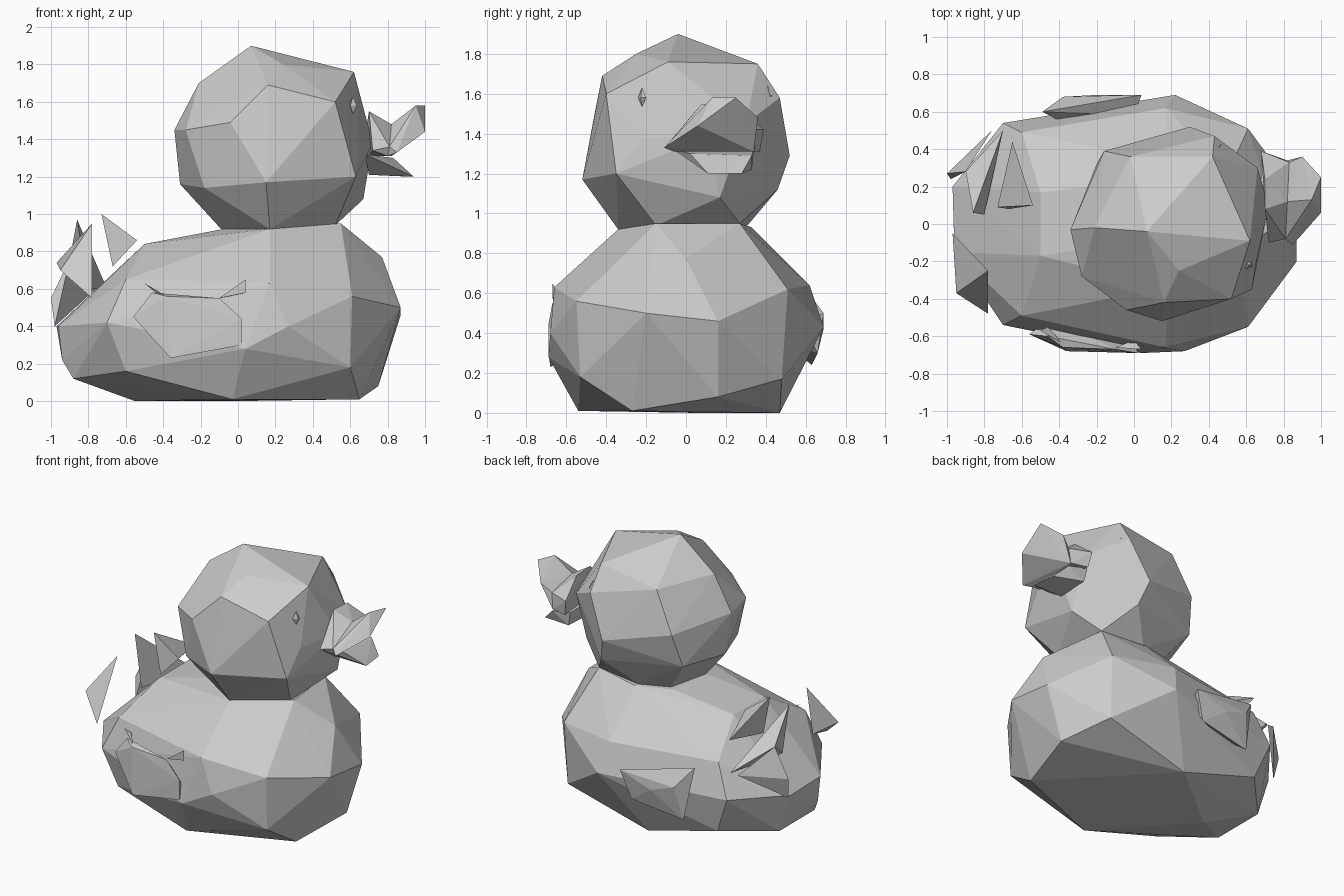
import bpy, bmesh


def hull(name, *groups):
    """Flat-faceted object made of one convex hull per group of points."""
    mesh = bpy.data.meshes.new(name)
    bm = bmesh.new()
    for pts in groups:
        vs = [bm.verts.new(p) for p in pts]
        res = bmesh.ops.convex_hull(bm, input=vs)
        junk = {v for k in ("geom_interior", "geom_unused") for v in res[k]
                if isinstance(v, bmesh.types.BMVert) and not v.link_faces}
        bmesh.ops.delete(bm, geom=list(junk), context='VERTS')
    bmesh.ops.recalc_face_normals(bm, faces=bm.faces[:])
    bm.to_mesh(mesh)
    bm.free()
    obj = bpy.data.objects.new(name, mesh)
    bpy.context.collection.objects.link(obj)
    return obj


def both(pts):
    return pts + [(x, -y, z) for x, y, z in pts]


# Body: mirrored flanks plus the uneven chest, base and neck corners
flanks = both([(-.60, .50, .16), (-.70, .54, .42), (-.60, .49, .65),
               (-.50, .17, .84), (-.88, .20, .12)])
base = [(-.55, .05, 0), (-.03, -.54, .01), (-.03, .47, 0), (.65, -.27, .01),
        (.75, .16, .08), (.60, -.53, .18), (.60, .48, .17)]
middle = [(-.94, -.15, .22), (-.96, -.15, .40), (-.97, .20, .40),
          (.87, -.20, .50), (.87, .16, .46),
          (.61, -.55, .56), (.61, .51, .62), (.22, .69, .43), (.04, -.69, .28),
          (.27, -.68, .40), (.17, -.66, .63), (.17, .62, .64)]
neck = [(.77, 0, .77), (.55, -.15, .95), (.50, .27, .95), (.17, -.34, .92),
        (-.08, -.10, .92), (-.06, .22, .92), (.17, .33, .93)]
hull("body", flanks + base + middle + neck)

# Head: faceted ball in rings from crown to neck
crown = [(.07, -.04, 1.90), (-.21, -.02, 1.70), (.16, -.42, 1.69), (.24, -.25, 1.80),
         (.62, -.09, 1.76), (.42, .36, 1.75), (-.02, .36, 1.68)]
face = [(-.34, -.03, 1.45), (-.28, -.28, 1.45), (-.04, -.46, 1.49),
        (.52, -.40, 1.60), (.65, -.22, 1.38), (.72, .10, 1.38),
        (.66, .30, 1.45), (.43, .47, 1.58), (.30, .52, 1.29), (-.16, .39, 1.40)]
jaw = [(-.31, 0, 1.16), (-.18, -.33, 1.14), (.15, -.52, 1.17), (.63, -.35, 1.20),
       (.67, .17, 1.08), (.35, .46, 1.12), (-.20, .32, 1.16)]
throat = [(-.09, -.10, .92), (.17, -.34, .92), (.52, -.15, .94),
          (.50, .27, .95), (.17, .30, .93), (-.02, .20, .92)]
hull("head", crown + face + jaw + throat)

# Bill: upper half dips, then flares up at the tip
dip = [(.82, .12, 1.48), (.83, .33, 1.42), (.81, -.08, 1.36),
       (.82, .34, 1.31), (.80, -.06, 1.31)]
hull("upper_bill",
     [(.70, .08, 1.55), (.70, .24, 1.54), (.68, .39, 1.42),
      (.72, -.10, 1.34), (.70, .37, 1.31)] + dip,
     dip + [(.95, .13, 1.58), (1.0, .25, 1.58), (1.0, .06, 1.44),
            (.90, .36, 1.48), (.85, -.11, 1.33)])
hull("lower_bill",
     [(.68, -.06, 1.32), (.68, .34, 1.32), (.70, .10, 1.21), (.70, .33, 1.22),
      (.83, .02, 1.30), (.83, .33, 1.29), (.94, .11, 1.20), (.92, .28, 1.20)])

# Eyes: small slivers
for name, (x, y, z) in (("right_eye", (.615, -.22, 1.58)), ("left_eye", (.45, .41, 1.59))):
    hull(name, [(x, y, z + .05), (x, y, z - .045), (x + .015, y + .02, z),
                (x - .015, y - .02, z), (x + .02, y * 1.03, z), (x - .02, y * .95, z)])

# Wings: slab with a raised tip on the right, simple wedge on the left
hull("right_wing",
     [(-.56, -.59, .45), (-.46, -.60, .58), (-.36, -.68, .23), (.02, -.69, .30),
      (.02, -.69, .44), (-.10, -.67, .55), (-.38, -.66, .56),
      (-.45, -.50, .45), (0, -.60, .35), (-.30, -.55, .30)],
     [(-.50, -.57, .63), (-.44, -.59, .58), (-.46, -.55, .60), (-.38, -.64, .56)],
     [(-.10, -.66, .55), (.04, -.67, .65), (.04, -.67, .58), (0, -.62, .57)])
hull("left_wing",
     [(.04, .69, .50), (-.49, .60, .62), (-.38, .68, .48), (-.20, .69, .42),
      (-.03, .66, .30), (-.42, .63, .24), (-.30, .50, .35), (0, .58, .45)])

# Tail: loose pointed feathers
hull("left_tail_feather",
     [(-1.0, .27, .55), (-.98, .24, .40), (-.76, .50, .60), (-.90, .28, .76)],
     [(-.86, .06, .97), (-.80, .05, .60), (-.70, .50, .60), (-.90, .28, .76)])
hull("right_tail_feather",
     [(-.97, -.05, .74), (-.78, -.25, .95), (-.78, -.48, .55), (-.95, -.37, .70)])
hull("middle_tail_feather",
     [(-.73, .09, 1.0), (-.65, .44, .80), (-.54, .10, .86), (-.67, .08, .72)])
